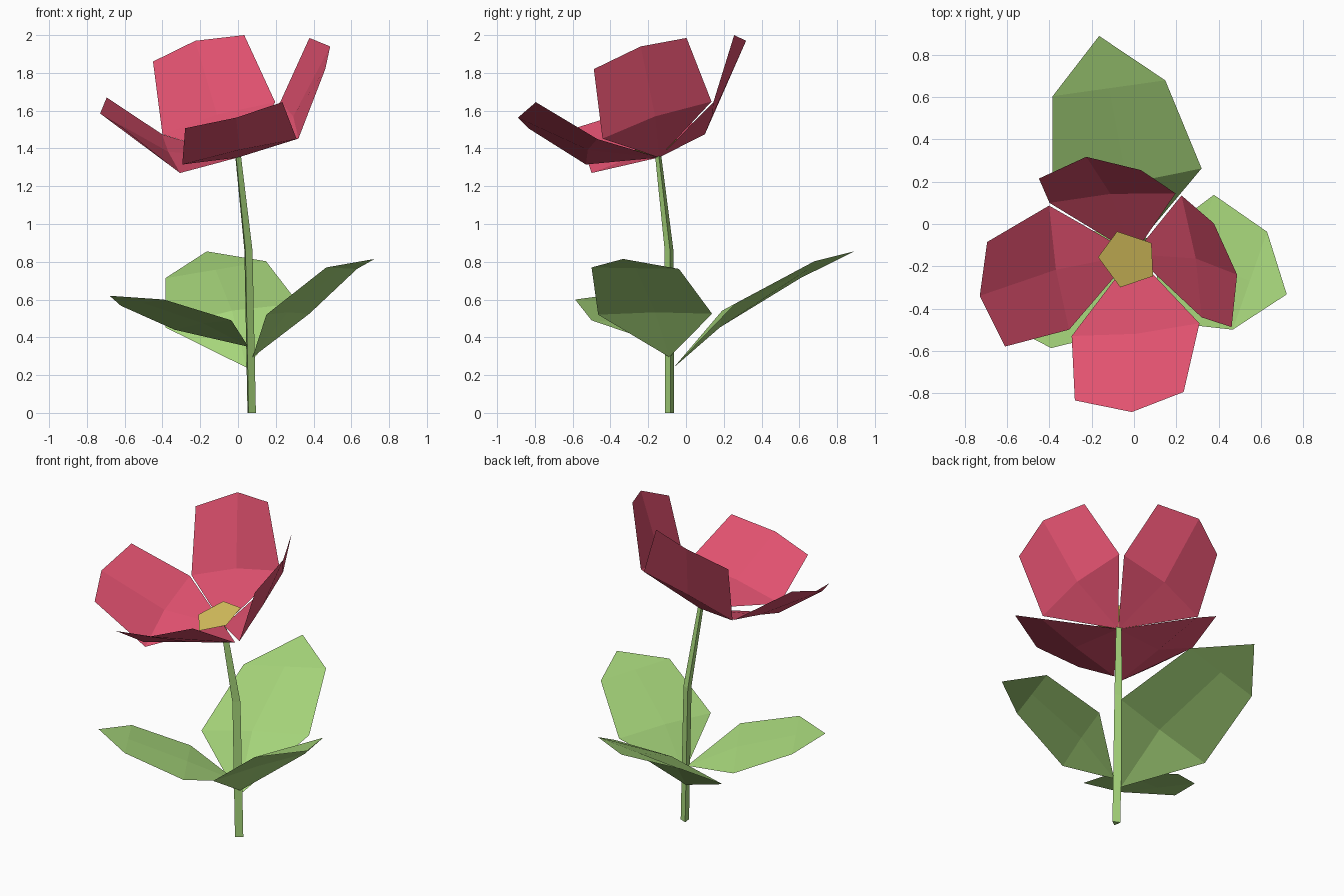
import bpy, bmesh, math
from mathutils import Vector


def material(name, rgb):
    m = bpy.data.materials.new(name)
    m.diffuse_color = (*rgb, 1)
    return m


pink = material("petal pink", (0.75, 0.083, 0.16))
green = material("leaf green", (0.39, 0.68, 0.20))
yellow = material("centre yellow", (0.68, 0.53, 0.11))


def make(name, verts, faces, mat, solid=False):
    me = bpy.data.meshes.new(name)
    me.from_pydata([tuple(v) for v in verts], [], faces)
    if solid:
        bm = bmesh.new()
        bm.from_mesh(me)
        bmesh.ops.recalc_face_normals(bm, faces=bm.faces)
        bm.to_mesh(me)
        bm.free()
    me.materials.append(mat)
    ob = bpy.data.objects.new(name, me)
    bpy.context.collection.objects.link(ob)
    return ob


def blade(name, mat, base, mid_l, mid_r, top_l, top_r, tip, bend, pointed):
    """Folded sheet: base point, a middle row, an upper row and, for leaves, a tip."""
    base, ml, mr, tl, tr, tip = map(Vector, (base, mid_l, mid_r, top_l, top_r, tip))
    mc = (ml + mr) / 2 + Vector(bend)
    tc = (tl + tr) / 2 if pointed else tip
    verts = [base, ml, mc, mr, tl, tc, tr]
    faces = [(0, 2, 1), (0, 3, 2), (1, 2, 5, 4), (2, 3, 6, 5)]
    if pointed:
        verts.append(tip)
        faces += [(4, 5, 7), (5, 6, 7)]
    make(name, verts, faces, mat)


# Stem: three-sided tube with one bend
path = [(0.067, -0.085, 0, 0.028), (0.05, -0.088, 0.86, 0.027), (-0.003, -0.146, 1.36, 0.019)]
angles = [math.radians(a) for a in (-113, 7, 127)]
sv = [(x + r * math.cos(a), y + r * math.sin(a), z) for x, y, z, r in path for a in angles]
sf = [(3 * k + i, 3 * k + (i + 1) % 3, 3 * k + 3 + (i + 1) % 3, 3 * k + 3 + i)
      for k in range(2) for i in range(3)]
make("stem", sv, sf + [(2, 1, 0), (6, 7, 8)], green, True)

# Petals around the stem top
hub = (0.0, -0.143, 1.352)
petals = {
    "front_petal": ((0.31, -0.47, 1.45), (-0.295, -0.53, 1.315), (0.235, -0.795, 1.645),
                    (-0.28, -0.835, 1.507), (-0.01, -0.89, 1.563), (0, -0.02, 0.01)),
    "right_petal": ((0.225, 0.135, 1.648), (0.32, -0.442, 1.452), (0.378, 0.003, 1.985),
                    (0.462, -0.488, 1.82), (0.488, -0.24, 1.94), (0.02, -0.01, 0.02)),
    "back_petal": ((-0.4, 0.1, 1.475), (0.197, 0.145, 1.645), (-0.45, 0.215, 1.86),
                   (0.033, 0.255, 2.0), (-0.226, 0.318, 1.97), (-0.01, 0.02, 0.02)),
    "left_petal": ((-0.307, -0.5, 1.27), (-0.402, 0.087, 1.475), (-0.61, -0.58, 1.51),
                   (-0.695, -0.085, 1.67), (-0.73, -0.34, 1.585), (-0.015, -0.01, 0.01)),
}
for name, pts in petals.items():
    blade(name, pink, hub, *pts, pointed=False)

# Leaves along the lower stem
leaves = {
    "back_leaf": ((0.045, -0.065, 0.24), (-0.385, 0.18, 0.453), (0.32, 0.263, 0.58),
                  (-0.385, 0.605, 0.713), (0.148, 0.68, 0.803), (-0.165, 0.89, 0.855),
                  (0, -0.03, 0.025)),
    "right_leaf": ((0.077, -0.088, 0.295), (0.378, 0.138, 0.525), (0.15, -0.465, 0.52),
                   (0.63, -0.037, 0.762), (0.467, -0.5, 0.77), (0.723, -0.333, 0.815),
                   (0, 0, 0.01)),
    "left_leaf": ((0.055, -0.09, 0.35), (-0.035, -0.5, 0.49), (-0.335, 0.0, 0.44),
                  (-0.392, -0.587, 0.6), (-0.62, -0.19, 0.567), (-0.68, -0.44, 0.62),
                  (0, 0, 0.01)),
}
for name, pts in leaves.items():
    blade(name, green, *pts, pointed=True)

# Flower centre: tilted pentagon tapering down to the stem top
rim = [(-0.08, -0.035), (-0.17, -0.157), (-0.065, -0.30), (0.09, -0.247), (0.083, -0.09)]
cv = [(x, y, 1.415 + 0.25 * (x + 0.03) + 0.33 * (y + 0.165)) for x, y in rim] + [hub]
make("flower_centre", cv, [(0, 1, 2, 3, 4)] + [((i + 1) % 5, i, 5) for i in range(5)], yellow, True)
